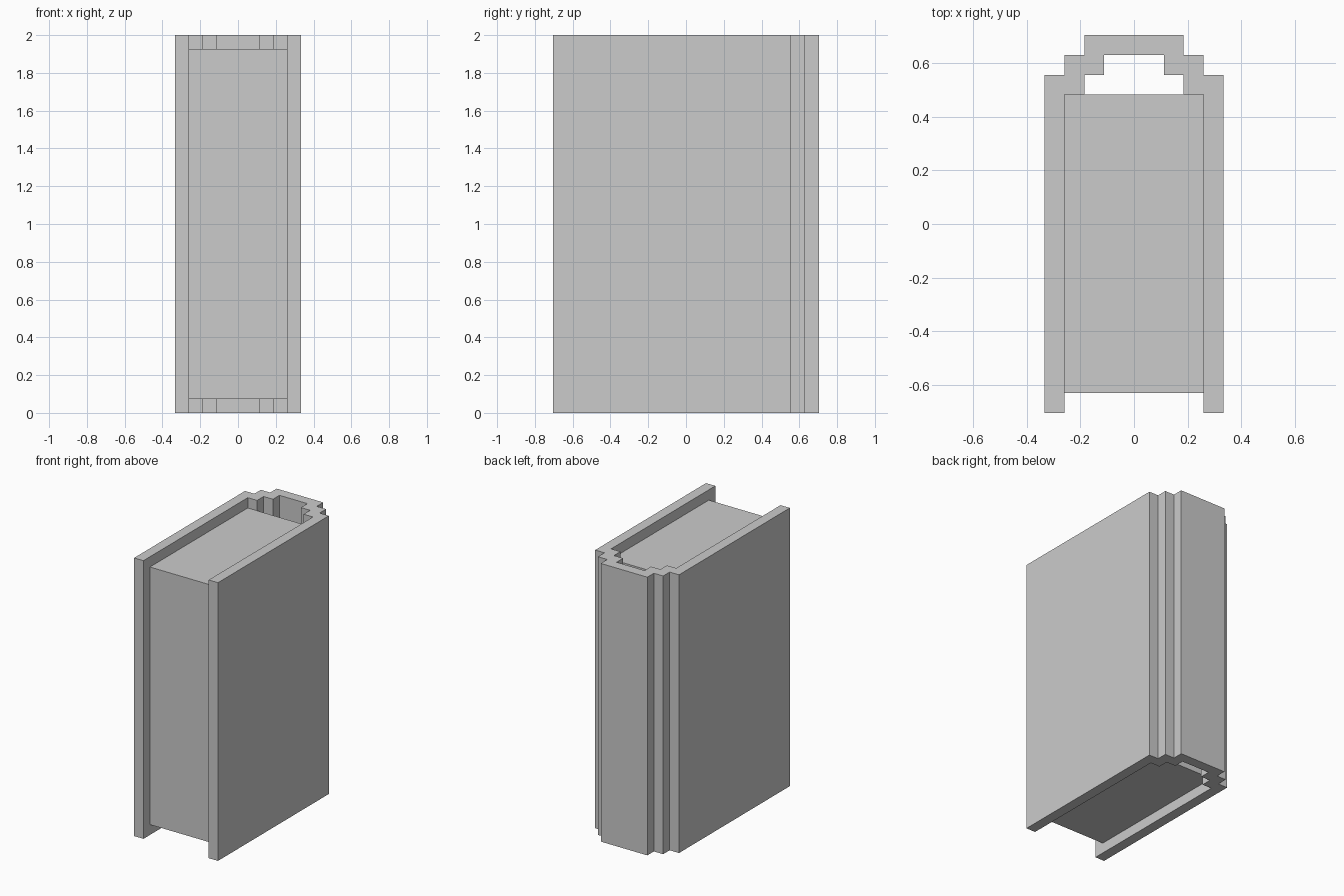
import bpy, bmesh

if "Cube" in bpy.data.objects:
    bpy.data.objects.remove(bpy.data.objects["Cube"])

U = 2 / 27  # one block of the stepped design


def extrude_outline(name, points, z0, z1):
    """Extrude a flat outline (in block units) from z0 to z1."""
    bm = bmesh.new()
    face = bm.faces.new([bm.verts.new((x * U, y * U, z0 * U)) for x, y in points])
    top = bmesh.ops.extrude_face_region(bm, geom=[face], use_keep_orig=True)
    verts = [v for v in top["geom"] if isinstance(v, bmesh.types.BMVert)]
    bmesh.ops.translate(bm, verts=verts, vec=(0, 0, (z1 - z0) * U))
    bmesh.ops.recalc_face_normals(bm, faces=bm.faces)
    mesh = bpy.data.meshes.new(name)
    bm.to_mesh(mesh)
    bm.free()
    obj = bpy.data.objects.new(name, mesh)
    bpy.context.collection.objects.link(obj)
    return obj


# Cover: two boards joined by a stepped spine, one half mirrored
outer = [(4.5, -9.5), (4.5, 7.5), (3.5, 7.5), (3.5, 8.5), (2.5, 8.5), (2.5, 9.5)]
inner = [(1.5, 8.5), (1.5, 7.5), (2.5, 7.5), (2.5, 6.5), (3.5, 6.5), (3.5, -9.5)]


def mirrored(points):
    return [(-x, y) for x, y in reversed(points)]


extrude_outline("cover", outer + mirrored(outer) + mirrored(inner) + inner, 0, 27)

# Page block: inset from the cover at top, bottom and front
extrude_outline("pages", [(-3.5, -8.5), (3.5, -8.5), (3.5, 6.5), (-3.5, 6.5)], 1, 26)
